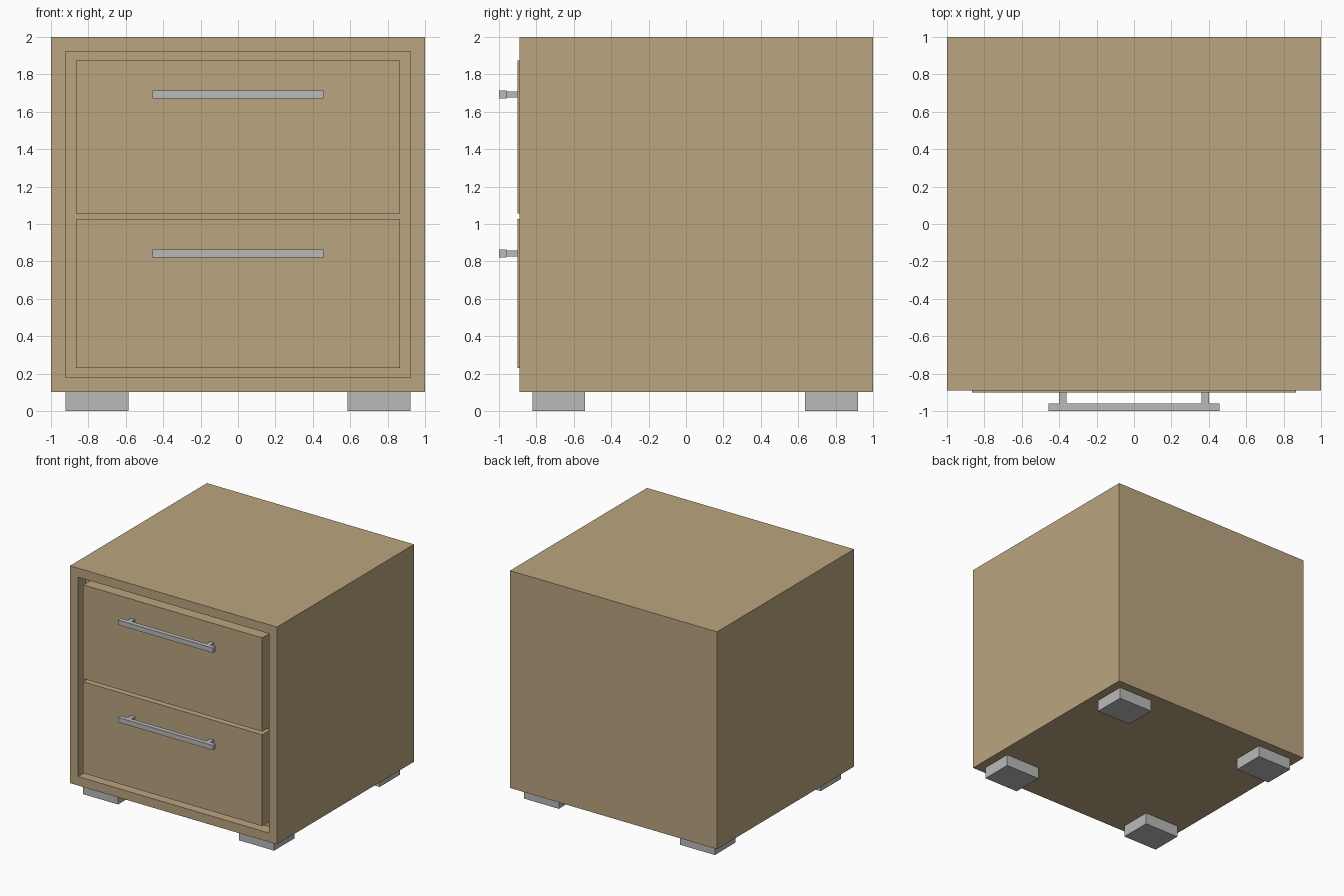
import bpy, bmesh
from mathutils import Vector

if "Cube" in bpy.data.objects:
    bpy.data.objects.remove(bpy.data.objects["Cube"])


def material(name, rgb):
    m = bpy.data.materials.new(name)
    m.diffuse_color = (*rgb, 1)
    m.use_nodes = True
    m.node_tree.nodes["Principled BSDF"].inputs["Base Color"].default_value = m.diffuse_color
    return m


wood = material("light_wood", (0.50, 0.378, 0.215))
metal = material("grey_metal", (0.49, 0.49, 0.49))


def finish(name, bm, mat):
    bmesh.ops.recalc_face_normals(bm, faces=bm.faces)
    mesh = bpy.data.meshes.new(name)
    bm.to_mesh(mesh)
    bm.free()
    mesh.materials.append(mat)
    obj = bpy.data.objects.new(name, mesh)
    bpy.context.collection.objects.link(obj)
    return obj


def add_box(bm, x, y, z):
    verts = bmesh.ops.create_cube(bm, size=1)["verts"]
    for v in verts:
        v.co = Vector(a + (b - a) * (c + 0.5) for (a, b), c in zip((x, y, z), v.co))


# Case: box with a framed recess in the front
bm = bmesh.new()
add_box(bm, (-1, 1), (-0.89, 1), (0.102, 2))
bm.normal_update()
front = min(bm.faces, key=lambda f: f.calc_center_median().y)
bmesh.ops.inset_region(bm, faces=[front], thickness=0.111)
bmesh.ops.translate(bm, verts=front.verts, vec=(0, 0.1, 0))
# push the walls of the recess straight back
inner = list(front.verts)
for v in inner:
    v.co.y = -0.89
ext = bmesh.ops.extrude_discrete_faces(bm, faces=[front])["faces"][0]
bmesh.ops.translate(bm, verts=ext.verts, vec=(0, 0.1, 0))
finish("case", bm, wood)

# Drawers with bar handles
for label, z0, z1, hz in (("lower", 0.23, 1.028, 0.842), ("upper", 1.055, 1.874, 1.692)):
    bm = bmesh.new()
    add_box(bm, (-0.865, 0.865), (-0.902, -0.79), (z0, z1))
    finish(label + "_drawer_front", bm, wood)

    bm = bmesh.new()
    add_box(bm, (-0.457, 0.457), (-1, -0.96), (hz - 0.021, hz + 0.021))
    for s in (-1, 1):
        x = s * 0.381
        add_box(bm, (x - 0.019, x + 0.019), (-0.96, -0.902), (hz - 0.016, hz + 0.016))
    finish(label + "_handle", bm, metal)

# Feet
for side, s in (("left", -1), ("right", 1)):
    for end, y in (("front", (-0.82, -0.54)), ("back", (0.637, 0.92))):
        bm = bmesh.new()
        add_box(bm, tuple(sorted((s * 0.585, s * 0.923))), y, (0, 0.102))
        finish(f"{end}_{side}_foot", bm, metal)
